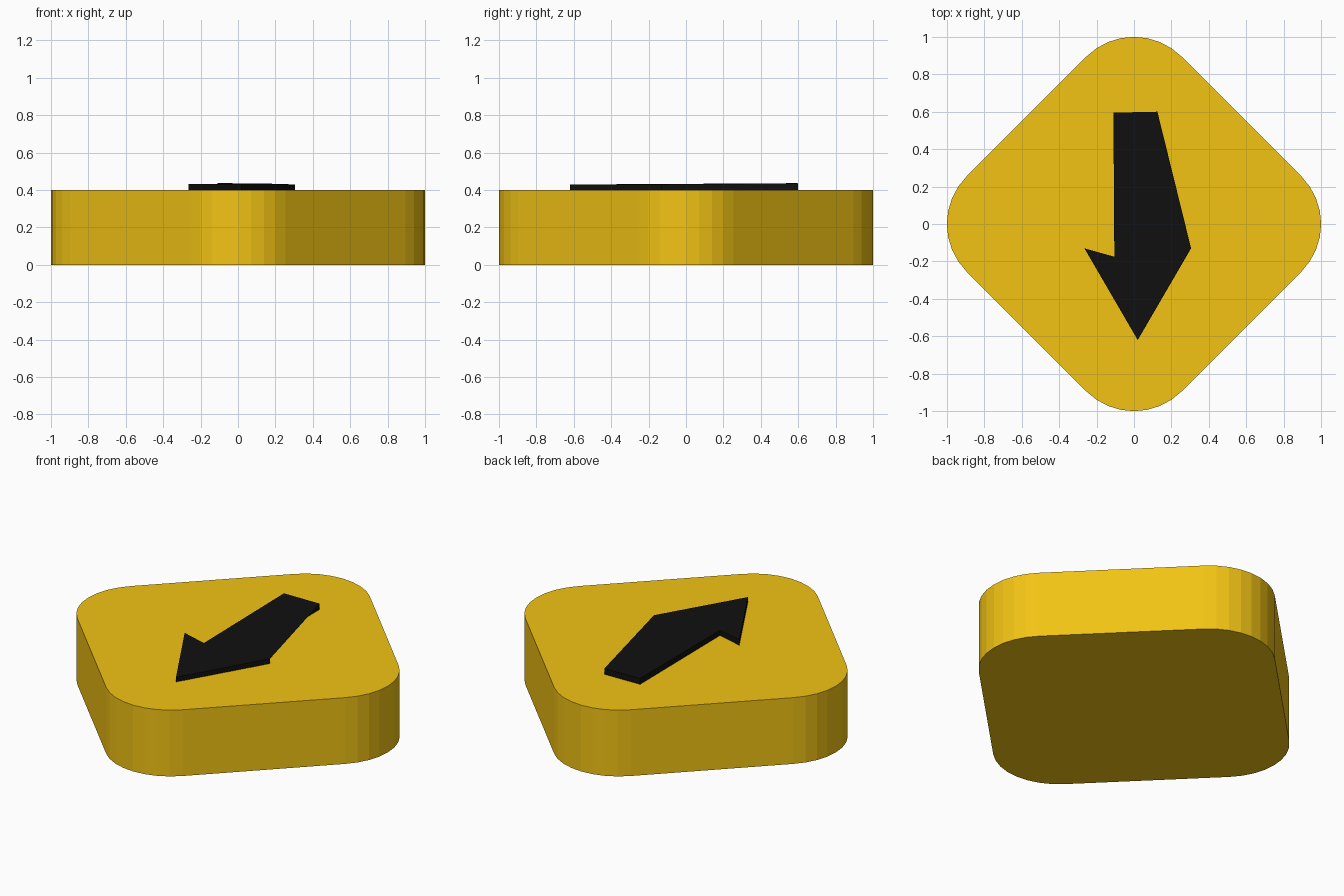
import bpy, bmesh
from math import sin, cos, pi

if "Cube" in bpy.data.objects:
    bpy.data.objects.remove(bpy.data.objects["Cube"])


def material(name, rgb):
    m = bpy.data.materials.new(name)
    m.diffuse_color = (*rgb, 1)
    m.use_nodes = True
    m.node_tree.nodes["Principled BSDF"].inputs["Base Color"].default_value = m.diffuse_color
    return m


def prism(name, outline, z0, top, mat):
    """Extrude a counter-clockwise outline from z0 up to the height top(x, y)."""
    bm = bmesh.new()
    low = [bm.verts.new((x, y, z0)) for x, y in outline]
    high = [bm.verts.new((x, y, top(x, y))) for x, y in outline]
    bm.faces.new(low[::-1])
    bm.faces.new(high)
    n = len(outline)
    for i in range(n):
        j = (i + 1) % n
        bm.faces.new((low[i], low[j], high[j], high[i]))
    # keep concave caps clean
    bmesh.ops.triangulate(bm, faces=[f for f in bm.faces if len(f.verts) > 4])
    mesh = bpy.data.meshes.new(name)
    bm.to_mesh(mesh)
    bm.free()
    mesh.materials.append(mat)
    obj = bpy.data.objects.new(name, mesh)
    bpy.context.collection.objects.link(obj)
    return obj


# Diamond slab with rounded corners
R, SEG = 0.36, 8
diamond = []
for k in range(4):
    mid = k * pi / 2
    cx, cy = (1 - R) * cos(mid), (1 - R) * sin(mid)
    for i in range(SEG + 1):
        a = mid - pi / 4 + i * pi / 2 / SEG
        diamond.append((cx + R * cos(a), cy + R * sin(a)))
prism("sign_slab", diamond, 0, lambda x, y: 0.4,
      material("yellow", (0.89, 0.55, 0.007)))

# Raised arrow, slightly tilted as if laid on by hand
arrow = [(-0.11, 0.595), (-0.105, -0.175), (-0.265, -0.13), (0.02, -0.62),
         (0.305, -0.13), (0.13, -0.175), (0.125, 0.6)]
prism("arrow", arrow, 0.39, lambda x, y: 0.432 + 0.006 * y - 0.006 * x,
      material("black", (0.005, 0.005, 0.005)))
